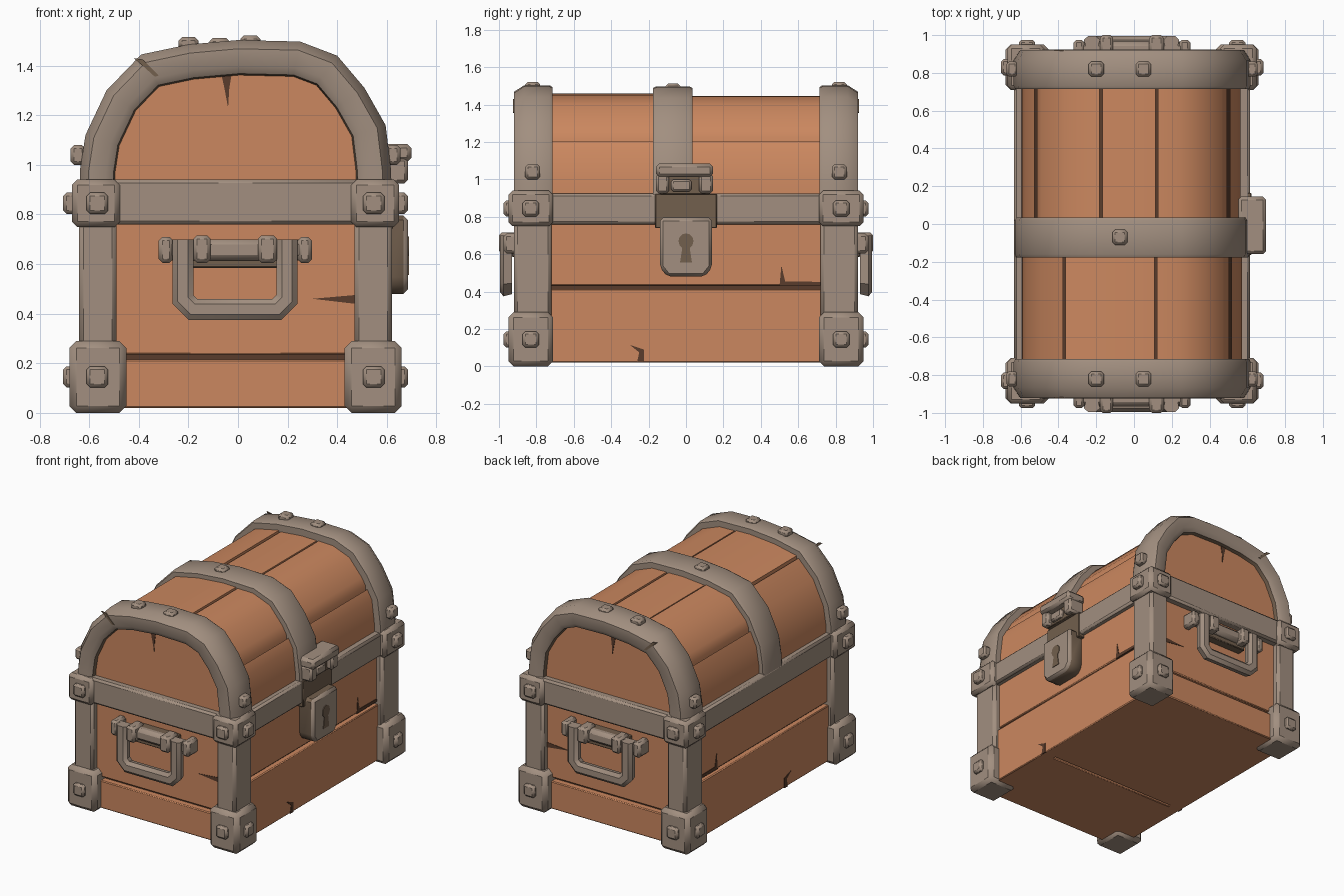
import bpy, bmesh, math, random
from mathutils import Vector

if "Cube" in bpy.data.objects:
    bpy.data.objects.remove(bpy.data.objects["Cube"])

random.seed(4)
CX = -0.01  # the body sits slightly left because the lock sticks out right


def material(name, rgb):
    m = bpy.data.materials.new(name)
    m.diffuse_color = (*rgb, 1)
    m.use_nodes = True
    m.node_tree.nodes["Principled BSDF"].inputs["Base Color"].default_value = m.diffuse_color
    return m


WOOD = material("orange wood", (0.60, 0.245, 0.115))
GAP = material("dark wood gap", (0.10, 0.045, 0.025))
METAL = material("grey brown metal", (0.36, 0.275, 0.215))
DARK = material("dark metal", (0.17, 0.115, 0.075))


def finish(name, bm, mats, rule=None):
    bmesh.ops.recalc_face_normals(bm, faces=bm.faces[:])
    bm.normal_update()
    if rule:
        for f in bm.faces:
            f.material_index = rule(f)
    me = bpy.data.meshes.new(name)
    bm.to_mesh(me)
    bm.free()
    for m in mats:
        me.materials.append(m)
    ob = bpy.data.objects.new(name, me)
    bpy.context.collection.objects.link(ob)
    return ob


def bevel(bm, w):
    if w:
        bmesh.ops.bevel(bm, geom=bm.edges[:], offset=w, segments=1, affect='EDGES')


def box(name, x, y, z, mat=METAL, w=0.012):
    bm = bmesh.new()
    bmesh.ops.create_cube(bm, size=1)
    for v in bm.verts:
        for i, (a, b) in enumerate((x, y, z)):
            v.co[i] = (a + b) / 2 + v.co[i] * (b - a)
    bevel(bm, w)
    return finish(name, bm, [mat])


def prism(name, poly, axis, a, b, mats=(WOOD,), w=0.0, rule=None):
    """Extrude a 2D outline along x (outline in y,z) or y (outline in x,z)."""
    bm = bmesh.new()
    put = (lambda p, t: (t, p[0], p[1])) if axis == 'x' else (lambda p, t: (p[0], t, p[1]))
    lo = [bm.verts.new(put(p, a)) for p in poly]
    hi = [bm.verts.new(put(p, b)) for p in poly]
    bm.faces.new(lo)
    bm.faces.new(hi)
    n = len(poly)
    for i in range(n):
        bm.faces.new((lo[i], lo[(i + 1) % n], hi[(i + 1) % n], hi[i]))
    bevel(bm, w)
    return finish(name, bm, mats, rule)


def inset(path, d):
    """Mitred offset of an open clockwise path towards its inside."""
    pts = [Vector(p) for p in path]
    nor = []
    for p, q in zip(pts, pts[1:]):
        t = (q - p).normalized()
        nor.append(Vector((t.y, -t.x)))
    out = []
    for i, p in enumerate(pts):
        a, b = nor[max(i - 1, 0)], nor[min(i, len(nor) - 1)]
        m = (a + b).normalized()
        out.append(p + m * d / m.dot(a))
    return out


def sweep(name, path, section, dark=()):
    """Carry a closed (y, inset) section along an xz path; listed sides are dark."""
    bm = bmesh.new()
    rows = [[bm.verts.new((p.x, y, p.y)) for p in inset(path, d)] for y, d in section]
    n = len(rows)
    for j in range(n):
        r, s = rows[j], rows[(j + 1) % n]
        for i in range(len(path) - 1):
            f = bm.faces.new((r[i], r[i + 1], s[i + 1], s[i]))
            f.material_index = 1 if j in dark else 0
    bm.faces.new([r[0] for r in rows])
    bm.faces.new([r[-1] for r in rows])
    return finish(name, bm, [METAL, DARK])


def cut(path, xa, xb):
    """Part of an x-monotone path between two x positions."""
    def at(x):
        for p, q in zip(path, path[1:]):
            if p.x <= x <= q.x:
                return p.lerp(q, (x - p.x) / max(q.x - p.x, 1e-6))
    a = [at(xa)] if xa > path[0].x else [path[0]]
    b = [at(xb)] if xb < path[-1].x else [path[-1]]
    return a + [p for p in path if a[0].x + 1e-4 < p.x < b[0].x - 1e-4] + b


# Outer arch of the lid bands
ARCH = [(-.64, .85), (-.637, .98), (-.615, 1.12), (-.53, 1.30), (-.39, 1.445), (-.2, 1.485),
        (0, 1.503), (.25, 1.497), (.40, 1.44), (.51, 1.31), (.595, 1.16), (.617, .98), (.62, .85)]

# Lid: dark core, curved planks in two halves, end panels
prism("lid_core", inset(ARCH, 0.075), 'y', -.84, .84, [GAP])
halves = {"front": (-.87, -.07, [-1, -.37, .115, .51, 1]),
          "back": (-.07, .87, [-1, -.52, -.175, .12, .50, 1])}
for side, (y0, y1, xs) in halves.items():
    for i, (xa, xb) in enumerate(zip(xs, xs[1:])):
        d = 0.05 + random.uniform(-.007, .007)
        top = cut(inset(ARCH, d), xa + .007, xb - .007)
        low = cut(inset(ARCH, d + .05), xa + .010, xb - .010)
        prism(f"lid_plank_{side}_{i}", top + low[::-1], 'y', y0, y1)
for side, s in (("front", -1), ("back", 1)):
    prism(f"lid_end_panel_{side}", inset(ARCH, 0.08), 'y', s * .83, s * .875)
    prism(f"lid_end_crack_{side}", [(-.075, 1.40), (-.02, 1.40), (-.035, 1.31), (-.04, 1.23), (-.055, 1.31)],
          'y', s * .87, s * .878, [GAP])

# Body: dark core and planks on sides, ends and bottom
box("body_core", (-.57, .55), (-.84, .84), (.04, .86), GAP, 0)
for side, s in (("left", -1), ("right", 1)):
    for nm, z0, z1, o in (("lower", .02, .415, .598), ("upper", .432, .80, .585)):
        xs = sorted((CX + s * .5, CX + s * o))
        box(f"{side}_plank_{nm}", xs, (-.87, .87), (z0, z1), WOOD, .006)
    x = CX + s * .59
    prism(f"{side}_plank_notch", [(-.262, .02), (-.225, .02), (-.225, .09), (-.30, .115), (-.25, .075)],
          'x', x, CX + s * .601, [GAP])
    prism(f"{side}_plank_split", [(.50, .43), (.72, .432), (.72, .452), (.53, .455), (.51, .54)],
          'x', CX + s * .57, CX + s * .588, [GAP])
for side, s in (("front", -1), ("back", 1)):
    for nm, z0, z1, o in (("lower", .02, .215, .885), ("upper", .235, .80, .872)):
        box(f"{side}_plank_{nm}", (-.59, .57), sorted((s * .8, s * o)), (z0, z1), WOOD, .006)
    prism(f"{side}_plank_split", [(.30, .46), (.47, .44), (.47, .475)], 'y', s * .86, s * .875, [GAP])
for i, (a, b) in enumerate(((-.87, -.25), (-.235, .87))):
    box(f"bottom_plank_{i}", (-.59, .57), (a, b), (.02, .07), WOOD, .005)

# Lid bands: two thick end arches and the thinner middle arch
for side, s in (("front", -1), ("back", 1)):
    sec = [(s * .715, .07), (s * .715, .008), (s * .73, 0), (s * .865, 0), (s * .92, .035),
           (s * .92, .105), (s * .90, .135), (s * .86, .145), (s * .86, .09)]
    sweep(f"lid_band_{side}", ARCH, sec, dark=(6, 7))
    prism(f"lid_band_crack_{side}", [(-.42, 1.43), (-.385, 1.425), (-.32, 1.36), (-.335, 1.355), (-.385, 1.40)],
          'y', s * .915, s * .924, [DARK])
sweep("lid_band_middle", ARCH, [(-.177, .07), (-.177, .015), (-.16, .006), (.018, .006), (.035, .015), (.035, .07)])


def bolt(name, c, axis, r=.043, h=.03):
    """Square stud with a chamfered head."""
    ext = [(c[i] - (h if i == axis else r), c[i] + (h if i == axis else r)) for i in range(3)]
    box(name, *ext, METAL, .014)


# Corner posts, corner blocks, studs
for fn, sy in (("front", -1), ("back", 1)):
    for sn, sx in (("left", -1), ("right", 1)):
        tag = f"{fn}_{sn}"
        rx = lambda a, b: sorted((CX + sx * a, CX + sx * b))
        ry = lambda a, b: sorted((sy * a, sy * b))
        box(f"post_{tag}", rx(.48, .63), ry(.72, .92), (.2, .80), METAL, .018)
        box(f"foot_block_{tag}", rx(.44, .67), ry(.71, .95), (0, .29), METAL, .028)
        box(f"rim_block_{tag}", rx(.465, .66), ry(.71, .95), (.75, .94), METAL, .022)
        for nm, z in (("foot", .145), ("rim", .845)):
            bolt(f"{nm}_end_stud_{tag}", (CX + sx * .557, sy * .945, z), 1)
            bolt(f"{nm}_side_stud_{tag}", (CX + sx * .665, sy * .83, z), 0)
        bolt(f"arch_side_stud_{tag}", (CX + sx * .635, sy * .82, 1.04), 0, .04)
    for x, z in ((-.20, 1.49), (.05, 1.497)):
        bolt(f"arch_top_stud_{fn}", (x, sy * .82, z), 2, .04, .025)
bolt("middle_top_stud", (-.075, -.07, 1.487), 2, .04, .025)

# Rim bands round the middle of the chest
for s, n in ((-1, "front"), (1, "back")):
    box(f"rim_band_{n}", (-.52, .50), sorted((s * .8, s * .925)), (.76, .94), METAL, .014)
for s, n in ((-1, "left"), (1, "right")):
    box(f"rim_band_{n}", sorted((CX + s * .5, CX + s * .625)), (-.75, .75), (.76, .925), METAL, .014)

# Handles on both ends
GRIP = [(.24, .70), (.24, .44), (.175, .375), (-.20, .375), (-.265, .44), (-.265, .70)]
for side, s in (("front", -1), ("back", 1)):
    y = lambda a, b: sorted((s * a, s * b))
    sec = [(s * .93, .012), (s * .975, 0), (s * .995, .022), (s * .995, .063), (s * .975, .085), (s * .93, .073)]
    sweep(f"handle_grip_{side}", GRIP, sec)
    box(f"handle_plate_{side}", (-.19, .165), y(.86, .93), (.585, .70), DARK, .005)
    box(f"handle_barrel_{side}", (-.30, .275), y(.90, .965), (.615, .70), METAL, .022)
    for i, (a, b) in enumerate(((-.32, -.262), (.24, .298))):
        box(f"handle_mount_{side}_{i}", (a, b), y(.86, .975), (.605, .71), METAL, .015)
    for i, (a, b) in enumerate(((-.18, -.11), (.08, .158))):
        box(f"handle_knuckle_{side}_{i}", (a, b), y(.88, 1.0), (.605, .716), METAL, .015)

# Lock: dark backing, bright shield face, keyhole, hasp
box("lock_backing", (.56, .622), (-.165, .165), (.74, .923), DARK, .004)
shield = [(-.14, .795), (.14, .795), (.14, .53), (.10, .48), (-.10, .48), (-.14, .53)]
face_rule = lambda f: 0 if f.normal.x > .4 else 1
prism("lock_shield", shield, 'x', .56, .685, [METAL, DARK], .018, face_rule)
ring = [(.04 * math.sin(t), .67 + .042 * math.cos(t)) for t in [math.radians(a) for a in range(-150, 151, 30)]]
prism("keyhole", ring + [(.032, .555), (-.032, .555)], 'x', .68, .689, [DARK])
box("hasp_recess", (.56, .645), (-.14, .13), (.92, 1.06), DARK, .004)
box("hasp_top", (.55, .70), (-.16, .145), (1.012, 1.085), METAL, .018)
for i, (a, b) in enumerate(((-.16, -.09), (.07, .145))):
    box(f"hasp_side_{i}", (.56, .685), (a, b), (.925, 1.03), METAL, .014)
box("hasp_staple", (.58, .67), (-.08, .03), (.935, 1.0), METAL, .012)

# Smooth shading with crisp edges
bpy.ops.object.select_all(action='SELECT')
bpy.context.view_layer.objects.active = bpy.context.selected_objects[0]
bpy.ops.object.shade_smooth_by_angle(angle=math.radians(38))
